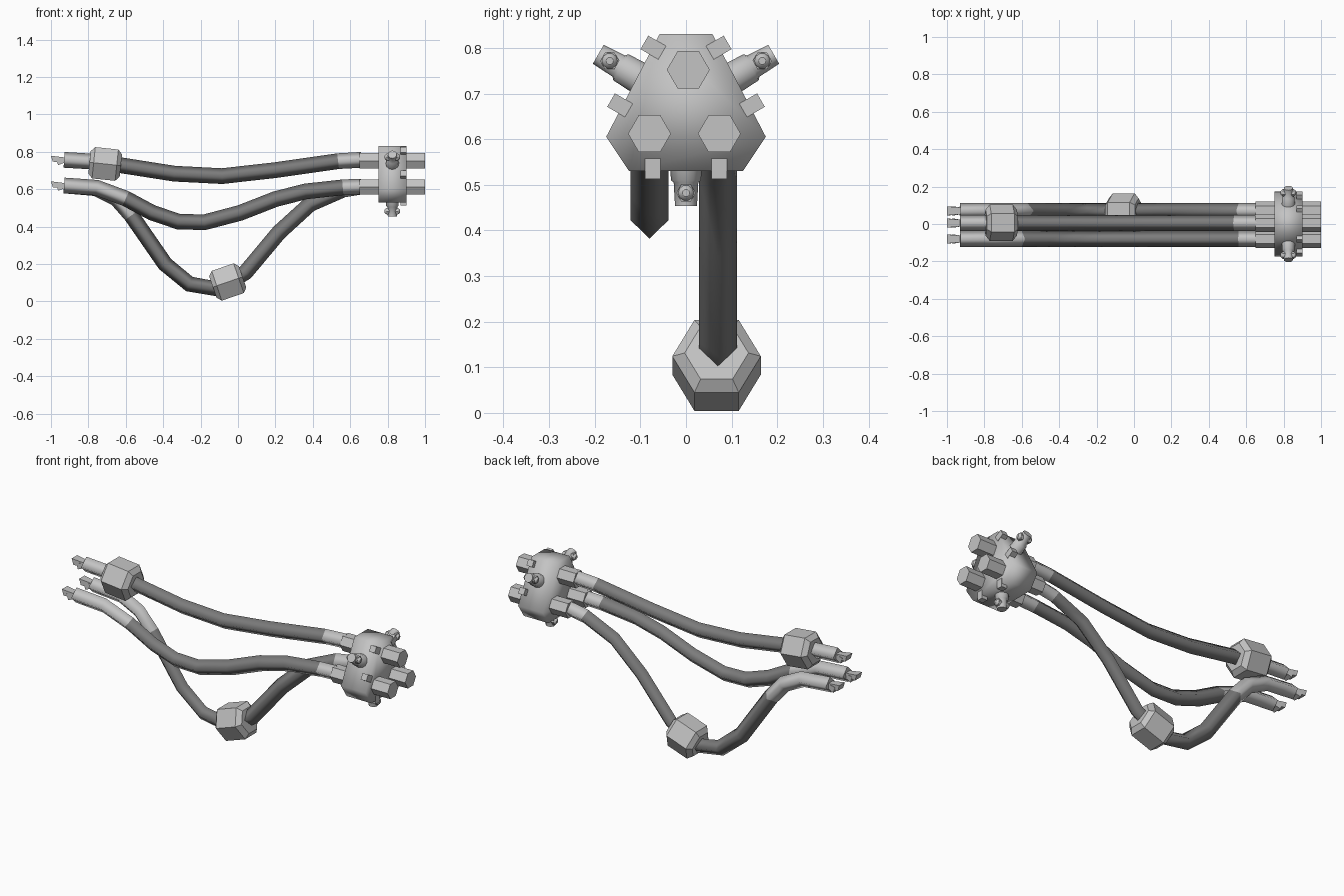
import bpy, bmesh, math
from mathutils import Vector, Matrix

cube = bpy.data.objects.get("Cube")
if cube:
    bpy.data.objects.remove(cube, do_unlink=True)


def material(name, value):
    m = bpy.data.materials.new(name)
    color = (value, value, value, 1)
    m.diffuse_color = color
    m.use_nodes = True
    m.node_tree.nodes["Principled BSDF"].inputs["Base Color"].default_value = color
    return m


LIGHT = material("light grey metal", 0.55)
DARK = material("dark grey rubber", 0.2)
HUB_X, HUB_Z = 0.825, 0.675


def finish(name, bm, mats=(LIGHT,)):
    bmesh.ops.recalc_face_normals(bm, faces=bm.faces[:])
    mesh = bpy.data.meshes.new(name)
    bm.to_mesh(mesh)
    bm.free()
    for m in mats:
        mesh.materials.append(m)
    obj = bpy.data.objects.new(name, mesh)
    bpy.context.collection.objects.link(obj)
    return obj


def loft(bm, rings):
    """Skin a list of equal point rings and cap both ends."""
    rows = [[bm.verts.new(p) for p in ring] for ring in rings]
    n = len(rows[0])
    for a, b in zip(rows, rows[1:]):
        for i in range(n):
            j = (i + 1) % n
            f = bm.faces.new((a[i], a[j], b[j], b[i]))
            f.smooth = False
    bm.faces.new(rows[0])
    bm.faces.new(rows[-1])


def lathe(name, stations, sides, matrix, smooth=False):
    """Polygonal solid along local x from (x, radius) stations."""
    bm = bmesh.new()
    angles = [2 * math.pi * i / sides for i in range(sides)]
    loft(bm, [[matrix @ Vector((x, r * math.cos(a), r * math.sin(a)))
               for a in angles] for x, r in stations])
    for f in bm.faces:
        f.smooth = smooth and len(f.verts) == 4
    return finish(name, bm)


def cable(name, y, path, dark_from, dark_to, r=0.042):
    """Four-sided soft-shaded cable in the plane of constant y."""
    pts = [Vector((x, y, z)) for x, z in path]
    rings = []
    for i, p in enumerate(pts):
        t = (pts[min(i + 1, len(pts) - 1)] - pts[max(i - 1, 0)]).normalized()
        n = Vector((-t.z, 0, t.x)) * r
        side = Vector((0, r, 0))
        rings.append([p + n, p + side, p - n, p - side])
    bm = bmesh.new()
    loft(bm, rings)
    for f in bm.faces:
        x = f.calc_center_median().x
        f.material_index = int(dark_from < x < dark_to)
        f.smooth = max(v.co.x for v in f.verts) - min(v.co.x for v in f.verts) > 0.02
    return finish(name, bm, (LIGHT, DARK))


# Hub: a triangle with cut corners
bm = bmesh.new()
half = [(0.058, 0.83), (0.175, 0.605), (0.125, 0.53)]
outline = half + [(-y, z) for y, z in reversed(half)]
loft(bm, [[(x, y, z) for y, z in outline] for x in (0.75, 0.9)])
for f in bm.faces:
    f.smooth = True
finish("hub", bm)

# Hexagonal rods through the hub
sockets = {"upper": (0.005, 0.752), "front": (-0.08, 0.612), "back": (0.073, 0.612)}
for label, (y, z) in sockets.items():
    lathe(label + "_rod", [(0.65, 0.047), (1.0, 0.047)], 6,
          Matrix.Translation((0, y, z)))

# Lugs with cross bolts, and small blocks, on the three sides of the hub
for k, angle in enumerate((30, 150, 270)):
    a = math.radians(angle)
    out = Vector((0, math.cos(a), math.sin(a)))
    tan = Vector((0, -math.sin(a), math.cos(a)))
    center = Vector((HUB_X, 0, HUB_Z))
    turn = Matrix((out, tan, Vector((1, 0, 0)))).transposed().to_4x4()
    frame = Matrix.Translation(center) @ turn
    lathe(f"lug_{k}", [(0.11, 0.036), (0.165, 0.033), (0.17, 0.027), (0.222, 0.024)],
          12, frame, True)
    bolt = Matrix.Translation(center + out * 0.193)
    lathe(f"bolt_{k}", [(-0.03, 0.021), (0.03, 0.021)], 6, bolt)
    lathe(f"bolt_tip_{k}", [(-0.041, 0.008), (-0.036, 0.015), (-0.028, 0.018),
                            (0.028, 0.018), (0.036, 0.015), (0.041, 0.008)],
          10, bolt, True)
    for s in (-1, 1):
        bm = bmesh.new()
        bmesh.ops.create_cube(bm, size=1)
        depth = 0.14 if angle == 270 else 0.125
        spot = center + out * depth + tan * s * 0.073 + Vector((0.06, 0, 0))
        bmesh.ops.transform(bm, verts=bm.verts[:], matrix=Matrix.Translation(spot)
                            @ turn @ Matrix.Diagonal((0.045, 0.034, 0.034, 1)))
        finish(f"hub_block_{k}_{'a' if s < 0 else 'b'}", bm)

# Cables
cable("upper_cable", 0.005, [
    (0.66, 0.757), (0.535, 0.75), (0.2, 0.702), (-0.085, 0.67), (-0.34, 0.683),
    (-0.62, 0.727), (-0.78, 0.748), (-0.93, 0.757)], -0.72, 0.53)
cable("front_cable", -0.08, [
    (0.66, 0.614), (0.56, 0.61), (0.36, 0.588), (0.2, 0.547), (0.01, 0.473),
    (-0.18, 0.423), (-0.32, 0.427), (-0.46, 0.475), (-0.6, 0.55), (-0.755, 0.608),
    (-0.93, 0.62)], -0.6, 0.56)
cable("back_cable", 0.07, [
    (0.66, 0.614), (0.56, 0.597), (0.385, 0.52), (0.22, 0.37), (0.04, 0.155),
    (-0.1, 0.065), (-0.26, 0.093), (-0.39, 0.2), (-0.57, 0.46), (-0.65, 0.55),
    (-0.76, 0.605), (-0.93, 0.62)], -0.57, 0.56)

# Chamfered hexagonal nuts around two of the cables
nut = [(-0.084, 0.07), (-0.062, 0.097), (0.062, 0.097), (0.084, 0.07)]
for label, pos, tilt in (("upper", (-0.71, 0.007, 0.735), 6),
                         ("back", (-0.055, 0.067, 0.104), -19)):
    lathe(label + "_nut", nut, 6, Matrix.Translation(pos)
          @ Matrix.Rotation(math.radians(tilt), 4, "Y"))

# Frayed flaring prongs at the free ends
for label, y, z in (("upper", 0.005, 0.757), ("front", -0.08, 0.62), ("back", 0.07, 0.62)):
    for part, tip, lift in (("long", -1.0, 0.006), ("short", -0.972, -0.012)):
        bm = bmesh.new()
        rings = []
        for x, w, h, dz in ((-0.92, 0.017, 0.012, 0), (tip, 0.024, 0.016, lift)):
            rings.append([(x + 0.01 * (b < 0) * (x == tip), y + a * w, z + dz + b * h)
                          for a, b in ((-1, -1), (1, -1), (1, 1), (-1, 1))])
        loft(bm, rings)
        finish(f"{label}_{part}_prong", bm)
